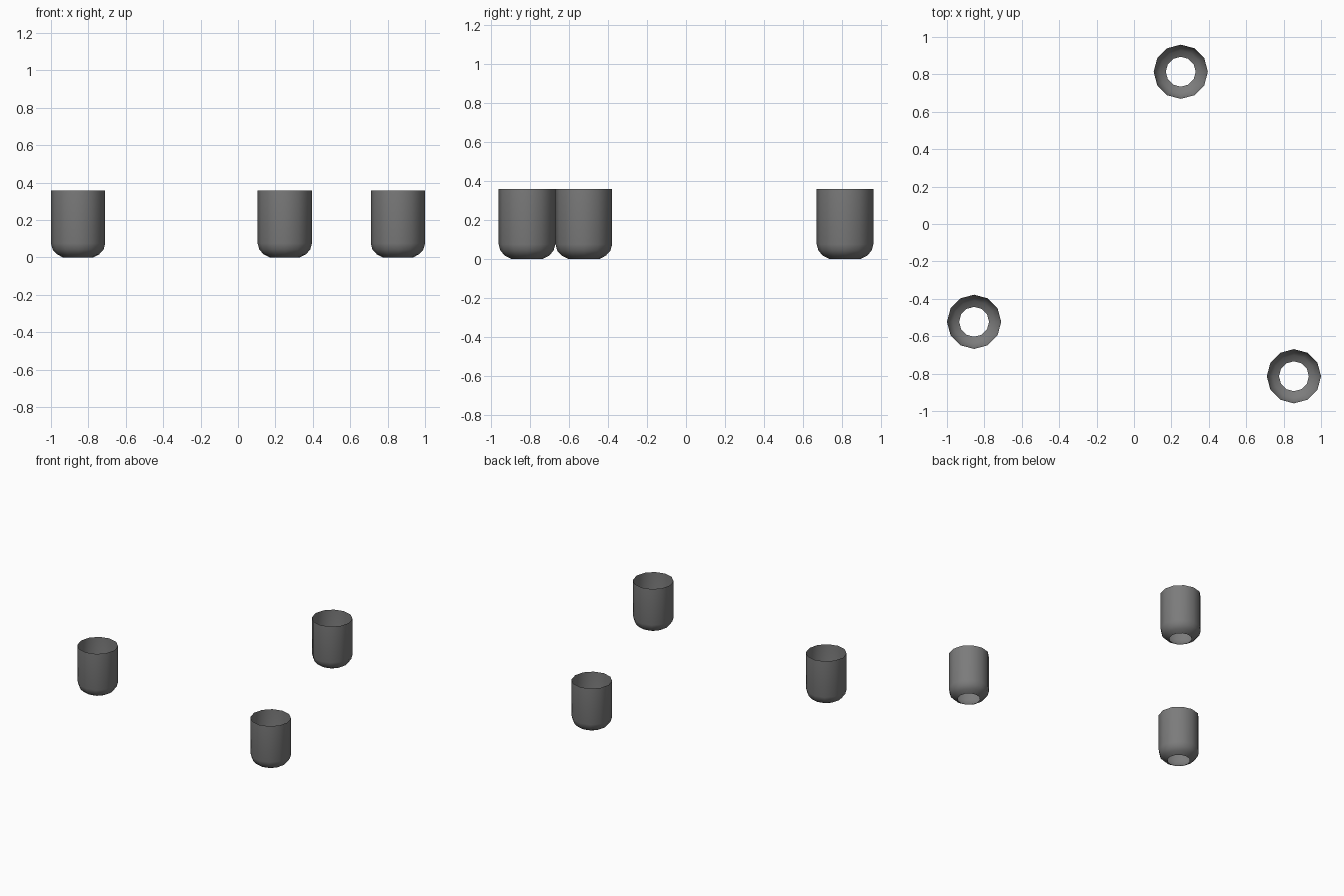
import bpy, bmesh, math

if "Cube" in bpy.data.objects:
    bpy.data.objects.remove(bpy.data.objects["Cube"])

SIDES = 12
# radius, height: open bottom hole, rounded foot, straight wall, open rim
PROFILE = [(0.08, 0.0), (0.113, 0.017), (0.136, 0.042), (0.145, 0.075), (0.145, 0.359)]

# Dark grey finish
dark = bpy.data.materials.new("dark_grey")
dark.diffuse_color = (0.2, 0.2, 0.2, 1)
dark.use_nodes = True
dark.node_tree.nodes["Principled BSDF"].inputs["Base Color"].default_value = dark.diffuse_color


def cup(name, x, y):
    bm = bmesh.new()
    rings = []
    for r, z in PROFILE:
        rings.append([bm.verts.new((r * math.cos(2 * math.pi * i / SIDES),
                                    r * math.sin(2 * math.pi * i / SIDES), z))
                      for i in range(SIDES)])
    for a, b in zip(rings, rings[1:]):
        for i in range(SIDES):
            j = (i + 1) % SIDES
            bm.faces.new((a[i], a[j], b[j], b[i])).smooth = True
    mesh = bpy.data.meshes.new(name)
    bm.to_mesh(mesh)
    bm.free()
    mesh.materials.append(dark)
    obj = bpy.data.objects.new(name, mesh)
    obj.location = (x, y, 0)
    bpy.context.collection.objects.link(obj)


# Three identical thin-walled cups
cup("cup_back", 0.25, 0.814)
cup("cup_left", -0.855, -0.523)
cup("cup_right", 0.855, -0.814)
